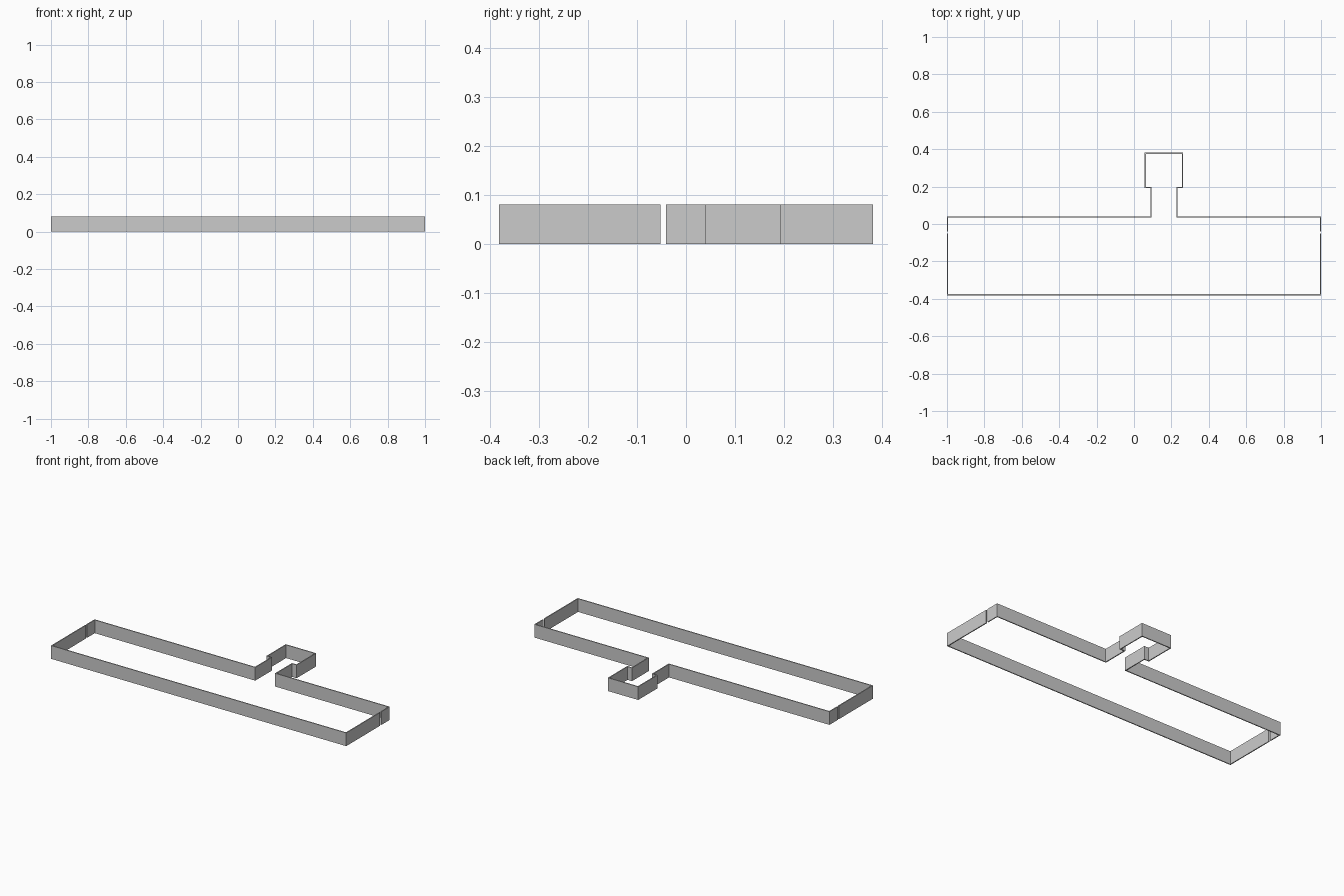
import bpy, bmesh
from mathutils import Vector

if "Cube" in bpy.data.objects:
    bpy.data.objects.remove(bpy.data.objects["Cube"])

HEIGHT = 0.081
THICK = 0.006


def wall(name, pts):
    """Extrude a mitred strip; pts is the outer face, thickness grows to the right of travel."""
    p = [Vector(c) for c in pts]
    d = [(b - a).normalized() for a, b in zip(p, p[1:])]
    n = [Vector((v.y, -v.x)) for v in d]
    inner = []
    for i, c in enumerate(p):
        a, b = n[max(i - 1, 0)], n[min(i, len(n) - 1)]
        inner.append(c + (a + b) * THICK / (1 + a.dot(b)))
    bm = bmesh.new()
    rows = [[bm.verts.new((c.x, c.y, z)) for c in side]
            for side, z in ((p, 0), (p, HEIGHT), (inner, HEIGHT), (inner, 0))]
    for r in range(4):
        a, b = rows[r], rows[(r + 1) % 4]
        for i in range(len(p) - 1):
            bm.faces.new((a[i], a[i + 1], b[i + 1], b[i]))
    for end in (0, -1):
        bm.faces.new([r[end] for r in rows])
    bmesh.ops.recalc_face_normals(bm, faces=bm.faces)
    mesh = bpy.data.meshes.new(name)
    bm.to_mesh(mesh)
    bm.free()
    ob = bpy.data.objects.new(name, mesh)
    bpy.context.collection.objects.link(ob)
    return ob


# Back wall with the narrow neck and small square alcove
wall("back_wall", [(-1, -0.041), (-1, 0.04), (0.087, 0.04), (0.087, 0.192),
                   (0.057, 0.192), (0.057, 0.381), (0.263, 0.381), (0.263, 0.192),
                   (0.233, 0.192), (0.233, 0.04), (1, 0.04), (1, -0.041)])

# Front U-shaped wall, separated by a slim gap at both sides
wall("front_wall", [(1, -0.052), (1, -0.381), (-1, -0.381), (-1, -0.052)])
